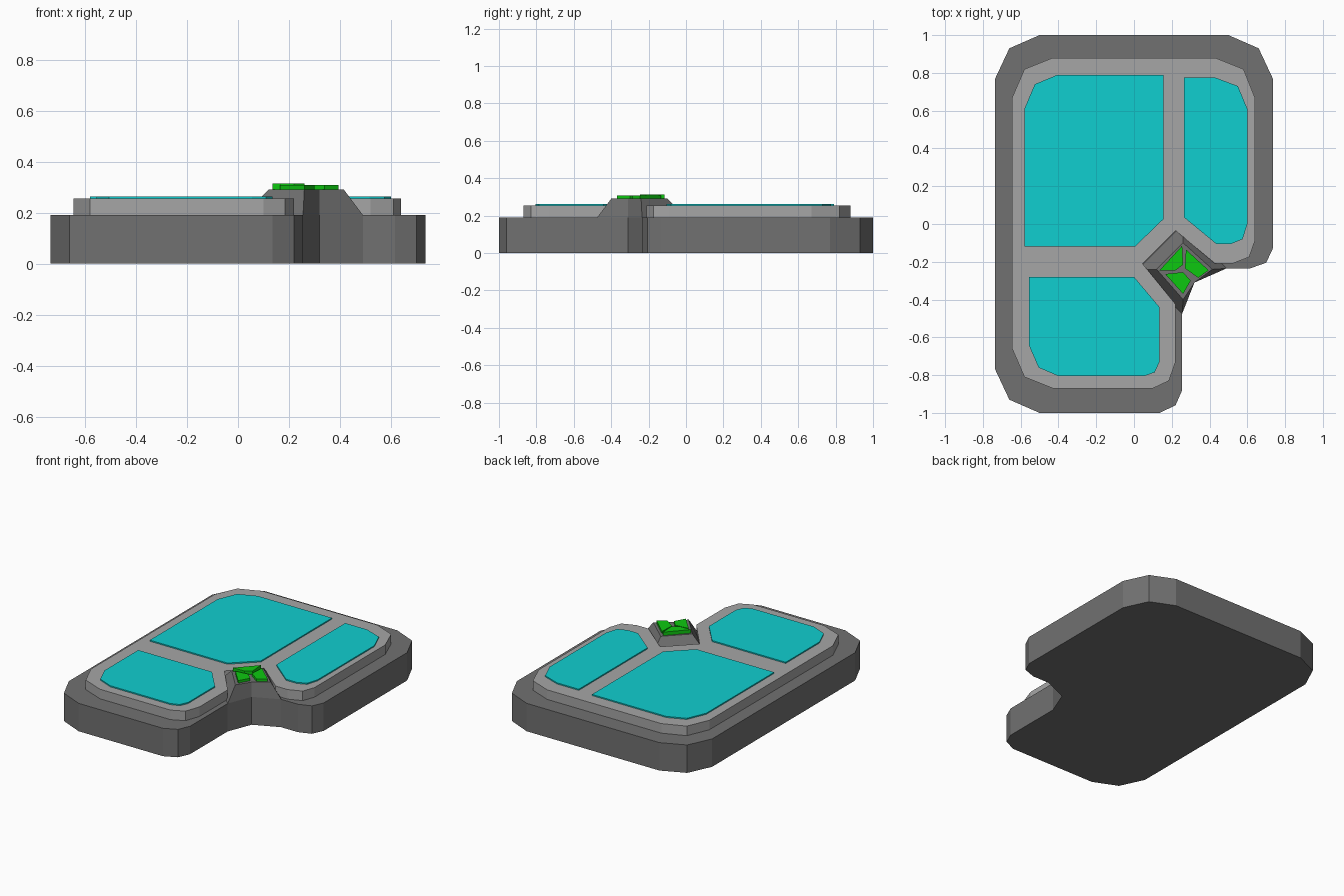
import bpy
import bmesh

cube = bpy.data.objects.get("Cube")
if cube:
    bpy.data.objects.remove(cube, do_unlink=True)


def material(name, rgb):
    m = bpy.data.materials.new(name)
    m.use_nodes = True
    m.diffuse_color = (*rgb, 1)
    m.node_tree.nodes["Principled BSDF"].inputs["Base Color"].default_value = (*rgb, 1)
    return m


dark_grey = material("dark grey", (0.165, 0.165, 0.165))
light_grey = material("light grey", (0.38, 0.38, 0.38))
cyan = material("cyan", (0.005, 0.62, 0.63))
green = material("green", (0.004, 0.58, 0.005))


def loft(name, bottom, top, z0, z1, mat):
    """Closed solid between two outlines with the same number of points."""
    bm = bmesh.new()
    lower = [bm.verts.new((x, y, z0)) for x, y in bottom]
    upper = [bm.verts.new((x, y, z1)) for x, y in top]
    bm.faces.new(lower)
    bm.faces.new(upper)
    for i in range(len(lower)):
        j = (i + 1) % len(lower)
        bm.faces.new((lower[i], lower[j], upper[j], upper[i]))
    bmesh.ops.recalc_face_normals(bm, faces=bm.faces)
    mesh = bpy.data.meshes.new(name)
    bm.to_mesh(mesh)
    bm.free()
    mesh.materials.append(mat)
    obj = bpy.data.objects.new(name, mesh)
    bpy.context.collection.objects.link(obj)


def prism(name, outline, z0, z1, mat):
    loft(name, outline, outline, z0, z1, mat)


# Thick L-shaped base with a curved inner corner
prism("base", [
    (-.735, .77), (-.66, .93), (-.5, 1), (.5, 1), (.66, .93), (.735, .77),
    (.735, -.13), (.7, -.205), (.615, -.235), (.49, -.235), (.32, -.31),
    (.255, -.475), (.255, -.88), (.22, -.96), (.135, -1), (-.5, -1),
    (-.66, -.93), (-.735, -.77)], 0, .19, dark_grey)

# Raised deck, notched around the corner pedestal
prism("deck", [
    (-.645, .67), (-.58, .82), (-.43, .88), (.43, .88), (.58, .82), (.64, .67),
    (.64, -.09), (.61, -.175), (.52, -.21), (.43, -.21), (.22, -.035),
    (.045, -.21), (.22, -.425), (.22, -.73), (.185, -.83), (.1, -.87),
    (-.43, -.87), (-.58, -.81), (-.645, -.66)], .19, .255, light_grey)

# Three coloured deck panels
prism("large_panel", [
    (-.58, -.12), (-.58, .61), (-.525, .74), (-.405, .79), (.155, .79),
    (.155, .025), (.005, -.12)], .25, .263, cyan)
prism("side_panel", [
    (.265, .775), (.43, .775), (.55, .73), (.6, .61), (.6, 0), (.575, -.08),
    (.515, -.105), (.435, -.105), (.265, .035)], .25, .263, cyan)
prism("front_panel", [
    (-.555, -.28), (0, -.28), (.135, -.44), (.135, -.73), (.11, -.785),
    (.055, -.805), (-.4, -.805), (-.505, -.76), (-.555, -.645)], .25, .263, cyan)

# Sloped pedestal in the inner corner
loft("pedestal",
     [(.26, 0), (.02, -.24), (.255, -.475), (.32, -.31), (.49, -.235)],
     [(.26, -.1), (.12, -.24), (.26, -.4), (.32, -.31), (.415, -.24)],
     .19, .29, dark_grey)

# Green tiles on the pedestal
tiles = {
    "back_tile": ([(.255, -.115), (.26, -.215), (.22, -.245), (.135, -.245)], .314),
    "side_tile": ([(.275, -.135), (.395, -.245), (.34, -.285), (.27, -.235)], .307),
    "front_tile": ([(.165, -.265), (.26, -.255), (.3, -.3), (.26, -.37)], .307),
}
for name, (outline, top) in tiles.items():
    prism(name, outline, .285, top, green)
